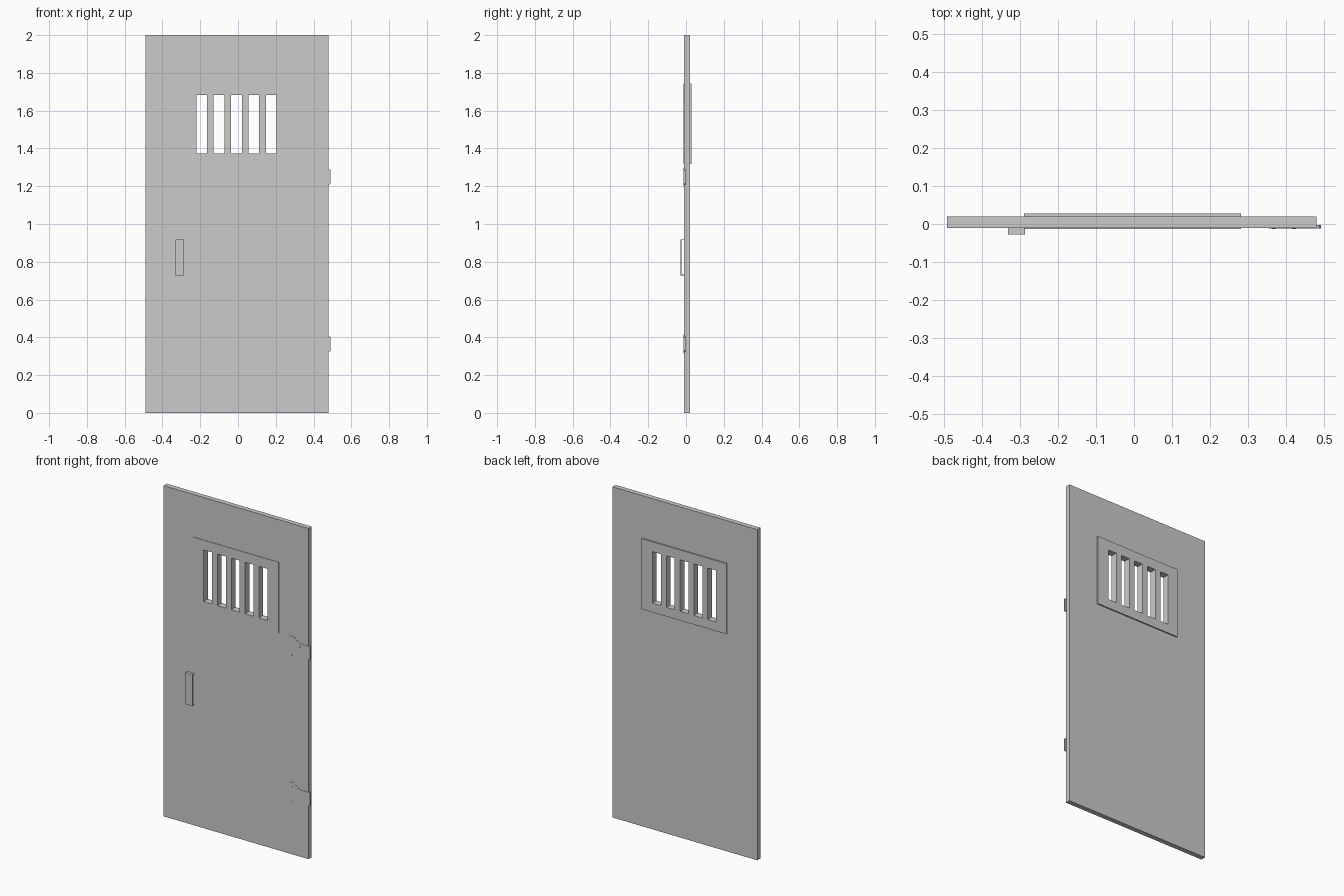
import bpy, bmesh, math
from mathutils import Vector

if "Cube" in bpy.data.objects:
    bpy.data.objects.remove(bpy.data.objects["Cube"])


def finish(bm, name):
    bmesh.ops.recalc_face_normals(bm, faces=bm.faces[:])
    mesh = bpy.data.meshes.new(name)
    bm.to_mesh(mesh)
    bm.free()
    obj = bpy.data.objects.new(name, mesh)
    bpy.context.collection.objects.link(obj)
    return obj


def thicken(bm, depth):
    ext = bmesh.ops.extrude_face_region(bm, geom=bm.faces[:])
    verts = [g for g in ext["geom"] if isinstance(g, bmesh.types.BMVert)]
    bmesh.ops.translate(bm, verts=verts, vec=Vector((0, depth, 0)))


def slab(name, xs, zs, y0, y1):
    """Plate on a grid; odd columns of the middle row are openings."""
    bm = bmesh.new()
    v = [[bm.verts.new((x, y0, z)) for z in zs] for x in xs]
    for i in range(len(xs) - 1):
        for j in range(len(zs) - 1):
            if not (j == 1 and i % 2 == 1):
                bm.faces.new((v[i][j], v[i+1][j], v[i+1][j+1], v[i][j+1]))
    thicken(bm, y1 - y0)
    return finish(bm, name)


def prism(name, points, plane, start, depth):
    """Extruded outline: plane 'xz' goes along y, plane 'yz' goes along x."""
    bm = bmesh.new()
    if plane == "xz":
        axis = Vector((0, depth, 0))
        verts = [bm.verts.new((a, start, b)) for a, b in points]
    else:
        axis = Vector((depth, 0, 0))
        verts = [bm.verts.new((start, a, b)) for a, b in points]
    ext = bmesh.ops.extrude_face_region(bm, geom=[bm.faces.new(verts)])
    moved = [g for g in ext["geom"] if isinstance(g, bmesh.types.BMVert)]
    bmesh.ops.translate(bm, verts=moved, vec=axis)
    return finish(bm, name)


# Door panel with one window opening
slab("door_panel", [-0.491, -0.26, 0.25, 0.479], [0, 1.34, 1.72, 2], -0.010, 0.020)

# Barred window insert, raised on both faces
edges = [-0.289]
for k in range(5):
    left = -0.221 + k * 0.0925
    edges += [left, left + 0.056]
edges.append(0.281)
slab("barred_window", edges, [1.317, 1.372, 1.684, 1.743], -0.013, 0.028)

# U-shaped pull handle
t = 0.005
y_out, y_in, z0, z1 = -0.028, -0.009, 0.728, 0.919
prism("pull_handle", [(y_in, z0), (y_out, z0), (y_out, z1), (y_in, z1),
                      (y_in, z1 - t), (y_out + t, z1 - t),
                      (y_out + t, z0 + t), (y_in, z0 + t)], "yz", -0.331, 0.045)

# Hinges: flared leaf with screws, and a knuckle past the door edge
for tag, zc in (("upper", 1.248), ("lower", 0.364)):
    top = [(0.353, 0.073)]
    for k in range(9):
        u = k / 8
        top.append((0.37 + 0.06 * u, 0.0565 + 0.0165 * math.cos(math.pi * u)))
    top.append((0.482, 0.04))
    outline = [(x, zc + h) for x, h in top] + [(x, zc - h) for x, h in reversed(top)]
    prism(tag + "_hinge_leaf", outline, "xz", -0.0118, 0.004)
    prism(tag + "_hinge_knuckle",
          [(0.478, zc - 0.04), (0.486, zc - 0.04), (0.491, zc - 0.034),
           (0.491, zc + 0.034), (0.486, zc + 0.04), (0.478, zc + 0.04)],
          "xz", -0.012, 0.009)
    for n, (x, dz) in enumerate([(0.367, 0.045), (0.367, -0.045), (0.42, 0.02), (0.42, -0.02)]):
        ring = [(x + 0.005 * math.cos(a * math.pi / 4),
                 zc + dz + 0.005 * math.sin(a * math.pi / 4)) for a in range(8)]
        prism(f"{tag}_hinge_screw_{n + 1}", ring, "xz", -0.0126, 0.003)
